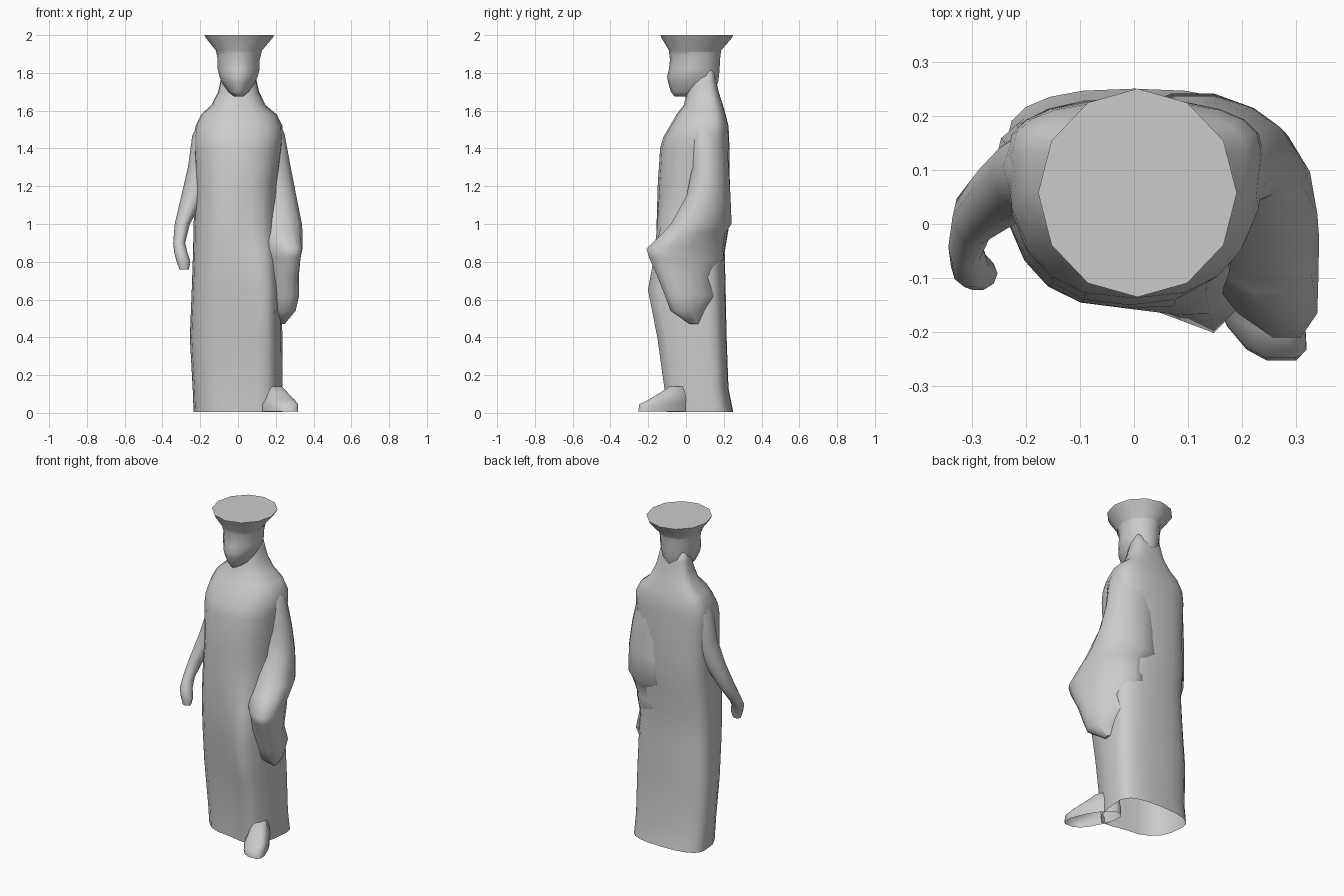
import bpy, bmesh
from math import sin, cos, pi, exp, copysign


def spow(v, p):
    return copysign(abs(v) ** p, v)


def loft(name, rings, n=14, front=1.0, back=0.8, mid=0.5, turn=0.0,
         angle=40, shear=0.0, open_base=False):
    """Stack of horizontal rings: z, x min, x max, y front, y back, knee bulge."""
    bm = bmesh.new()
    loops = []
    for z, x0, x1, yf, yb, *bulge in rings:
        cx, rx = (x0 + x1) / 2, (x1 - x0) / 2
        cy = yf + mid * (yb - yf)
        loop = []
        for i in range(n):
            a = 2 * pi * i / n + turn
            c, s = cos(a), sin(a)
            p = back if s > 0 else front
            x = cx + rx * spow(c, p)
            y = cy + (yb - cy if s > 0 else cy - yf) * spow(s, p)
            if bulge and s < 0:
                y -= bulge[0] * exp(-((x - 0.17) / 0.095) ** 2) * min(1, -1.7 * s)
            loop.append(bm.verts.new((x + shear * (cy - y), y, z)))
        loops.append(loop)
    for a, b in zip(loops, loops[1:]):
        for i in range(n):
            j = (i + 1) % n
            bm.faces.new((a[i], a[j], b[j], b[i]))
    base = bm.faces.new(loops[0])
    bm.faces.new(loops[-1])
    bmesh.ops.recalc_face_normals(bm, faces=bm.faces)
    if open_base:
        bmesh.ops.delete(bm, geom=[base], context='FACES_ONLY')
    me = bpy.data.meshes.new(name)
    bm.to_mesh(me)
    bm.free()
    ob = bpy.data.objects.new(name, me)
    bpy.context.collection.objects.link(ob)
    bpy.ops.object.select_all(action='DESELECT')
    ob.select_set(True)
    bpy.context.view_layer.objects.active = ob
    bpy.ops.object.shade_smooth_by_angle(angle=angle * pi / 180)
    return ob


# Long robe, with the forward knee bulging on one side, up to the neck and hair
loft("robe", [
    (0.005, -.235, .235, -.08, .25, .06),
    (0.13, -.24, .235, -.08, .225, .07),
    (0.40, -.255, .235, -.10, .215, .09),
    (0.65, -.245, .23, -.14, .21, .105),
    (0.85, -.238, .22, -.155, .205, .055),
    (1.00, -.235, .21, -.155, .23, .02),
    (1.20, -.225, .21, -.15, .232, 0),
    (1.40, -.235, .235, -.137, .23, 0),
    (1.46, -.235, .24, -.12, .228, 0),
    (1.52, -.225, .235, -.085, .225, 0),
    (1.58, -.195, .205, -.05, .21, 0),
    (1.63, -.14, .145, -.012, .195, 0),
    (1.70, -.105, .112, .005, .173, 0),
    (1.76, -.092, .098, .02, .16, 0),
    (1.82, -.08, .085, .03, .15, 0),
], n=20, front=0.8, back=0.78, mid=0.7, angle=80, open_base=True)

# Head, with a ridged face narrowing to the chin
loft("head", [
    (1.675, -.02, .025, -.06, .05),
    (1.70, -.055, .06, -.08, .145),
    (1.75, -.085, .09, -.095, .17),
    (1.78, -.098, .104, -.10, .174),
    (1.82, -.108, .115, -.09, .178),
    (1.87, -.108, .115, -.085, .18),
    (1.91, -.115, .125, -.09, .185),
], n=12, front=1.12, back=1.0, angle=60)

# Flared flat-topped headdress
loft("headdress", [
    (1.90, -.112, .12, -.088, .183),
    (1.92, -.118, .128, -.09, .187),
    (1.985, -.17, .183, -.13, .243),
    (2.00, -.177, .19, -.135, .25),
], n=12, back=1.0)

# Free hanging arm, ending in a closed hand
loft("bare_arm", [
    (1.55, -.20, -.08, .03, .19),
    (1.47, -.242, -.08, .02, .19),
    (1.30, -.265, -.11, .02, .17),
    (1.15, -.30, -.17, .0, .125),
    (1.00, -.335, -.255, -.04, .07),
    (0.90, -.343, -.28, -.085, .0),
    (0.85, -.338, -.268, -.118, -.04),
    (0.80, -.325, -.252, -.123, -.06),
    (0.76, -.31, -.26, -.118, -.075),
], n=10, back=1.0, angle=60)

# Arm wrapped in cloth: bent forward, with the folds hanging below
loft("draped_arm", [
    (1.55, .0, .205, .03, .20),
    (1.48, .0, .24, .02, .215),
    (1.30, .0, .275, .03, .228),
    (1.15, .0, .302, .0, .238),
    (1.00, .0, .325, -.085, .245),
    (0.95, .04, .325, -.13, .21),
    (0.87, .08, .315, -.215, .20),
    (0.82, .09, .305, -.20, .205),
    (0.72, .10, .305, -.155, .14),
    (0.62, .10, .308, -.115, .17),
    (0.54, .14, .295, -.085, .11),
    (0.47, .19, .245, .02, .07),
], n=14, back=0.95, mid=0.55, angle=65, shear=0.38)

# Foot stepping out from under the hem
loft("foot", [
    (0.008, .13, .285, -.255, .04),
    (0.045, .13, .285, -.25, .04),
    (0.07, .13, .275, -.20, .04),
    (0.10, .13, .25, -.15, .04),
    (0.14, .13, .22, -.09, .03),
], n=14, front=0.7, back=1.0, shear=0.45, angle=60, open_base=True)
